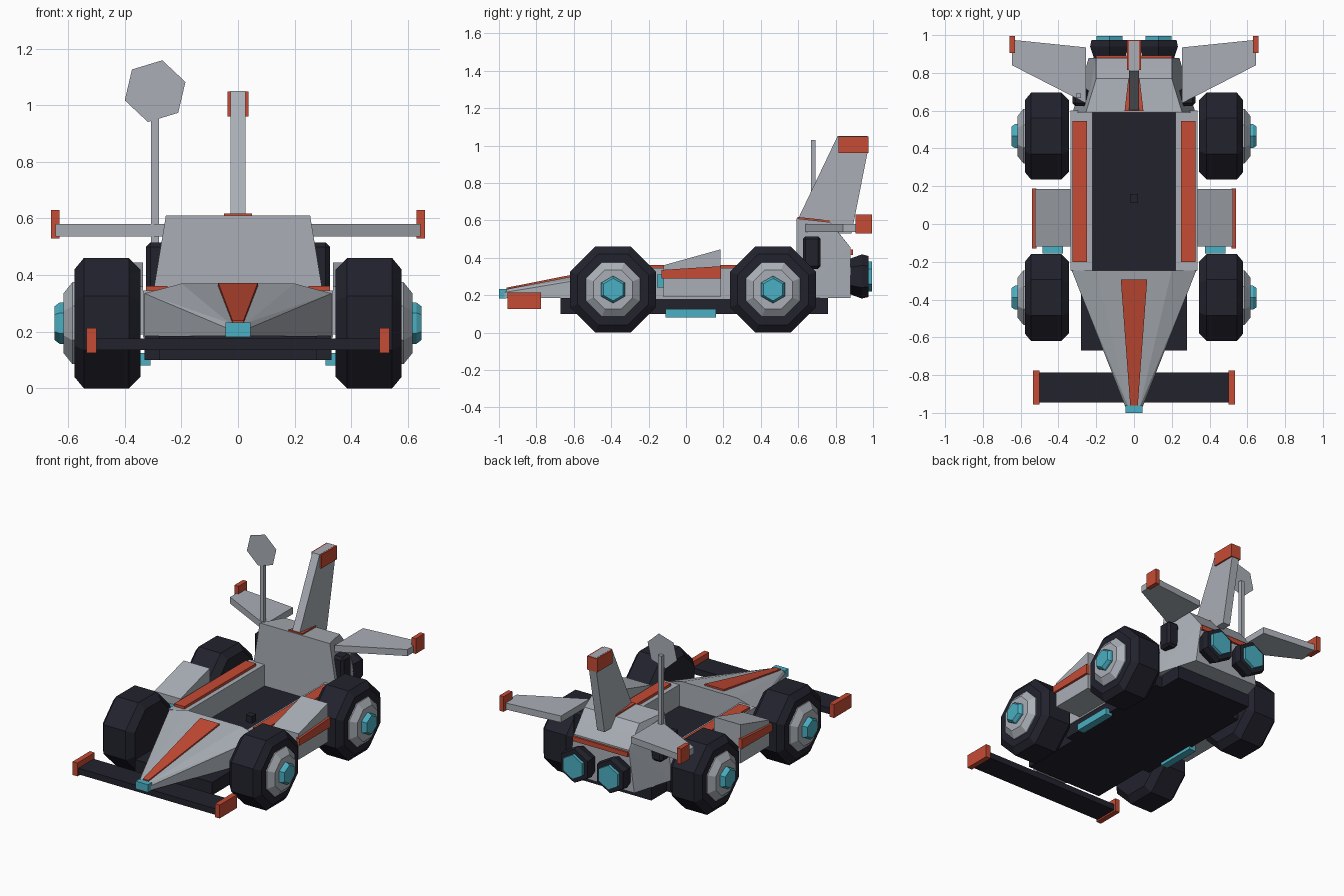
import bpy, bmesh, math

old = bpy.data.objects.get("Cube")
if old:
    bpy.data.objects.remove(old, do_unlink=True)


def material(name, rgb):
    m = bpy.data.materials.new(name)
    m.use_nodes = True
    m.diffuse_color = (*rgb, 1)
    m.node_tree.nodes["Principled BSDF"].inputs["Base Color"].default_value = (*rgb, 1)
    return m


GREY = material("light_grey", (.40, .43, .47))
DARK = material("dark_navy", (.016, .016, .027))
RED = material("orange_red", (.56, .07, .035))
CYAN = material("cyan", (.07, .43, .54))


def finish(name, bm, mat):
    mesh = bpy.data.meshes.new(name)
    bm.to_mesh(mesh)
    bm.free()
    mesh.materials.append(mat)
    obj = bpy.data.objects.new(name, mesh)
    bpy.context.collection.objects.link(obj)
    return obj


def solid(name, points, mat):
    """Convex flat-faced solid around the given points."""
    bm = bmesh.new()
    for p in points:
        bm.verts.new(p)
    res = bmesh.ops.convex_hull(bm, input=bm.verts)
    inner = [g for g in res["geom_interior"] if isinstance(g, bmesh.types.BMVert)]
    bmesh.ops.delete(bm, geom=inner, context="VERTS")
    bmesh.ops.dissolve_limit(bm, angle_limit=.01, verts=bm.verts, edges=bm.edges)
    bmesh.ops.recalc_face_normals(bm, faces=bm.faces)
    return finish(name, bm, mat)


def pair(name, points, mat):
    """Left (+x) and right (-x) copies."""
    return [solid(side + name, [(s * x, y, z) for x, y, z in points], mat)
            for side, s in (("left_", 1), ("right_", -1))]


def sym(points):
    """Add the x-mirrored points."""
    return [(s * x, y, z) for x, y, z in points for s in (1, -1)]


def corners(xs, ys, zs):
    return [(x, y, z) for x in xs for y in ys for z in zs]


def rings(axis, cy, cz, sections, sides, cx=0, turn=.5):
    """Rings of points along x or y; each section is (position, radius)."""
    out = []
    for pos, r in sections:
        for i in range(sides):
            a = math.tau * (i + turn) / sides
            u, v = r * math.sin(a), r * math.cos(a)
            out.append((pos, cy + u, cz + v) if axis == "x" else (cx + u, pos, cz + v))
    return out


# Wheels: chamfered octagonal tyre, tapered hub, hexagonal cap
k = 1 / math.cos(math.pi / 8)
for end, y in (("front", -.39), ("rear", .465)):
    tyre = [(.345, .19 * k), (.385, .23 * k), (.545, .23 * k), (.578, .19 * k)]
    pair(end + "_tyre", rings("x", y, .23, tyre, 8), DARK)
    pair(end + "_hub", rings("x", y, .23, [(.56, .145 * k), (.585, .145 * k), (.617, .105 * k)], 8), GREY)
    pair(end + "_hub_cap", rings("x", y, .23, [(.6, .073), (.63, .073), (.648, .06)], 6, turn=0), CYAN)

# Floor and tub
solid("floor_front", corners((-.28, .28), (-.67, -.2), (.1, .185)), DARK)
solid("floor_main", corners((-.33, .33), (-.25, .6), (.1, .185)), DARK)
solid("floor_rear", corners((-.28, .28), (.55, .76), (.1, .185)), DARK)
solid("cockpit_floor", corners((-.22, .22), (-.245, .6), (.18, .205)), DARK)
solid("seat_block", corners((-.022, .022), (.113, .158), (.2, .25)), DARK)
pair("side_rail", corners((.22, .335), (-.245, .6), (.18, .345)), GREY)
pair("rail_stripe", corners((.25, .325), (-.2, .545), (.34, .362)), RED)
pair("floor_light", corners((.31, .36), (-.11, .16), (.08, .125)), CYAN)

# Nose
solid("nose", sym([(.2, -.245, .37), (.33, -.245, .335), (.33, -.245, .185),
                   (.03, -.97, .23), (.045, -.97, .215), (.045, -.97, .185)]), GREY)
solid("nose_stripe", sym([(.07, -.293, .372), (.07, -.293, .35),
                          (.02, -.96, .24), (.02, -.96, .22)]), RED)
solid("nose_tip", corners((-.045, .045), (-1, -.96), (.182, .233)), CYAN)

# Front wing
solid("front_wing", corners((-.51, .51), (-.945, -.785), (.135, .175)), DARK)
pair("front_wing_plate", corners((.5, .535), (-.955, -.775), (.125, .213)), RED)

# Side pods
pair("pod", [(x, y, z) for x in (.335, .525)
             for y, z in ((-.12, .19), (-.12, .36), (.185, .445), (.185, .19))], GREY)
pair("pod_stripe", [(x, y, z) for x in (.515, .54)
                    for y, z in ((-.13, .29), (-.13, .335), (.188, .355), (.188, .29))], RED)
pair("pod_intake", corners((.375, .485), (-.155, -.11), (.24, .31)), CYAN)

# Rear engine housing
solid("engine_housing", sym([(.325, .59, .185), (.255, .59, .61), (.2, .77, .59),
                             (.19, .82, .53), (.2, .88, .455), (.24, .88, .185)]), GREY)
solid("rear_stripe", corners((-.2, .2), (.86, .893), (.415, .445)), RED)
for vent in pair("side_vent", corners((.24, .325), (.625, .72), (.34, .515)), DARK):
    bevel = vent.modifiers.new("Bevel", "BEVEL")
    bevel.width, bevel.segments = .015, 1

# Thrusters
pair("thruster", rings("y", 0, .3, [(.85, .085), (.88, .085), (.94, .118), (.975, .11)],
                       6, cx=.13, turn=0), DARK)
pair("thruster_glow", rings("y", 0, .3, [(.96, .08), (.995, .08)], 6, cx=.13, turn=0), CYAN)

# Tail fin
solid("tail_fin", sym([(.027, .6, .61), (.027, .81, 1.05), (.027, .97, 1.05),
                       (.027, .97, .96), (.027, .885, .53), (.027, .7, .53)]), GREY)
solid("fin_base", sym([(.05, .597, .618), (.05, .597, .59), (.03, .77, .6), (.03, .77, .57)]), RED)
pair("fin_tip_plate", corners((.02, .037), (.815, .973), (.96, 1.049)), RED)
solid("fin_tip_back", corners((-.037, .037), (.95, .975), (.96, 1.049)), RED)

# Rear wings
pair("rear_wing", [(x, y, z) for z in (.537, .58)
                   for x, y in ((.255, .64), (.255, .935), (.645, .975), (.645, .84))], GREY)
pair("rear_wing_tip", corners((.63, .66), (.905, .995), (.53, .63)), RED)

# Antenna with thin hexagonal dish
solid("antenna_pole", corners((-.307, -.28), (.667, .692), (.5, 1.03)), GREY)
bm = bmesh.new()
dish = rings("y", 0, 1.05, [(.664, .112)], 6, cx=-.293, turn=.22)
bm.faces.new([bm.verts.new(p) for p in dish])
finish("antenna_dish", bm, GREY)
